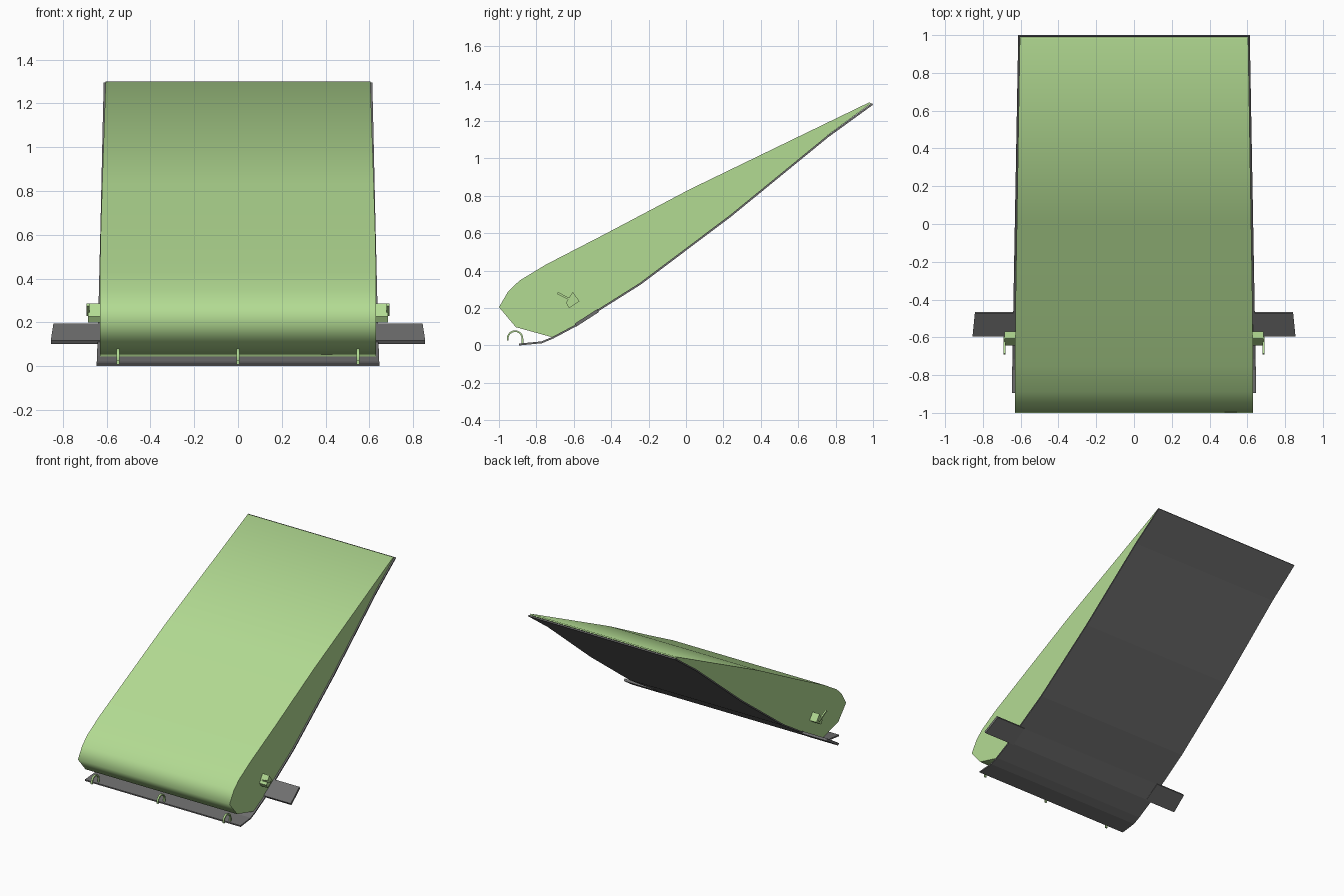
import bpy, math
from mathutils import Vector

if "Cube" in bpy.data.objects:
    bpy.data.objects.remove(bpy.data.objects["Cube"])

green = bpy.data.materials.new("green")
green.diffuse_color = (0.45, 0.71, 0.29, 1)
green.use_nodes = True
green.node_tree.nodes["Principled BSDF"].inputs["Base Color"].default_value = green.diffuse_color
grey = bpy.data.materials.new("grey")
grey.diffuse_color = (0.16, 0.16, 0.16, 1)
grey.use_nodes = True
grey.node_tree.nodes["Principled BSDF"].inputs["Base Color"].default_value = grey.diffuse_color


def prism(name, prof, left, right, mat, smooth=None):
    """Closed (y, z) profile swept in x; left/right map y to x."""
    n = len(prof)
    verts = [(left(y), y, z) for y, z in prof] + [(right(y), y, z) for y, z in prof]
    faces = [tuple(range(n))[::-1], tuple(range(n, 2 * n))]
    faces += [(i, (i + 1) % n, n + (i + 1) % n, n + i) for i in range(n)]
    me = bpy.data.meshes.new(name)
    # profiles are listed counter-clockwise seen from +x
    me.from_pydata(verts, [], faces)
    me.materials.append(mat)
    ob = bpy.data.objects.new(name, me)
    bpy.context.collection.objects.link(ob)
    if smooth:
        bpy.ops.object.select_all(action='DESELECT')
        ob.select_set(True)
        bpy.context.view_layer.objects.active = ob
        bpy.ops.object.shade_smooth_by_angle(angle=math.radians(smooth))
    return ob


def strip(path, t):
    """Thicken an open (y, z) path to its left by t."""
    pts = [Vector(p) for p in path]
    off = []
    for i, p in enumerate(pts):
        d = (pts[min(i + 1, len(pts) - 1)] - pts[max(i - 1, 0)]).normalized()
        off.append(p + Vector((-d.y, d.x)) * t)
    return [tuple(p) for p in pts] + [tuple(p) for p in reversed(off)]


# Wedge-shaped padded body, tapering slightly toward the raised end
body = [(-0.715, 0.044), (-0.58, 0.116), (-0.465, 0.194), (-0.24, 0.338), (0.24, 0.7),
        (0.76, 1.126), (0.99, 1.295), (0.98, 1.3), (0.02, 0.835), (-0.45, 0.587),
        (-0.75, 0.432), (-0.89, 0.347), (-0.95, 0.29), (-1.0, 0.205), (-0.91, 0.098)]
half_body = lambda y: 0.63 - 0.026 * max(0, (y + 0.6) / 1.6)
prism("body", body, lambda y: -half_body(y), half_body, green, 80)

# Thin sheet under the body with a lip at the front
sheet = [(-0.893, 0.0), (-0.77, 0.012), (-0.71, 0.037), (-0.58, 0.106), (-0.47, 0.182),
         (-0.24, 0.327), (0.24, 0.688), (0.76, 1.113), (1.0, 1.287)]
half_sheet = lambda y: 0.647 - 0.034 * (y + 0.89) / 1.89
prism("under_sheet", strip(sheet, 0.01), lambda y: -half_sheet(y), half_sheet, grey)

# Side tabs, studs and pins, mirrored left and right
tab = strip([(-0.585, 0.102), (-0.465, 0.179)], 0.018)
stud = [(-0.642, 0.228), (-0.625, 0.2), (-0.57, 0.236), (-0.605, 0.287)]
pin = strip([(-0.69, 0.276), (-0.6, 0.23)], 0.011)
for side, s in (("left", -1), ("right", 1)):
    def pair(name, prof, inner, outer, mat):
        a, b = (inner, outer) if s > 0 else (lambda y: -outer(y), lambda y: -inner(y))
        prism(side + name, prof, a, b, mat)
    pair("_tab", tab, lambda y: 0.6, lambda y: 0.842 - (y + 0.465) * 0.1, grey)
    pair("_stud", stud, lambda y: 0.6, lambda y: 0.685, green)
    pair("_pin", pin, lambda y: 0.679, lambda y: 0.691, green)

# Three curved hooks on the front lip
arc = [(-0.87, 0.008)] + [(-0.914 + 0.044 * math.cos(a), 0.037 + 0.044 * math.sin(a))
       for a in (math.radians(d) for d in range(0, 196, 15))]
for i, x in enumerate((-0.547, 0, 0.547)):
    prism(f"hook_{i + 1}", strip(arc, 0.009), lambda y: x - 0.007, lambda y: x + 0.007, green, 40)
